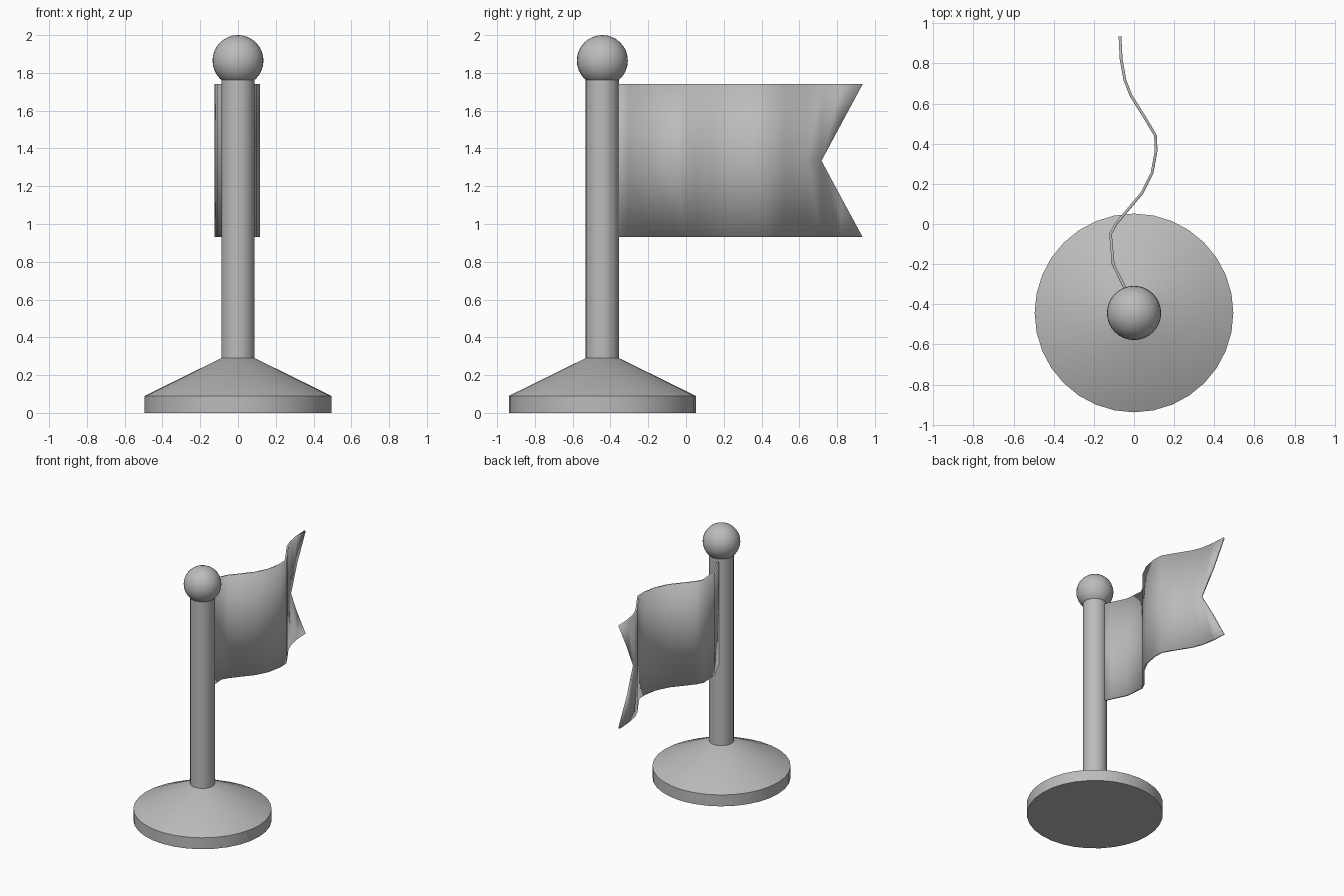
import bpy, bmesh, math
from mathutils import Vector

cube = bpy.data.objects.get("Cube")
if cube:
    bpy.data.objects.remove(cube, do_unlink=True)

POLE_Y = -0.443

grey = bpy.data.materials.new("plain grey")
grey.use_nodes = True
grey.diffuse_color = (0.5, 0.5, 0.5, 1)
grey.node_tree.nodes["Principled BSDF"].inputs["Base Color"].default_value = (0.5, 0.5, 0.5, 1)


def finish(name, bm, angle=35):
    bmesh.ops.recalc_face_normals(bm, faces=bm.faces)
    mesh = bpy.data.meshes.new(name)
    bm.to_mesh(mesh)
    bm.free()
    mesh.materials.append(grey)
    obj = bpy.data.objects.new(name, mesh)
    bpy.context.collection.objects.link(obj)
    bpy.ops.object.select_all(action="DESELECT")
    obj.select_set(True)
    bpy.context.view_layer.objects.active = obj
    bpy.ops.object.shade_smooth_by_angle(angle=math.radians(angle))
    return obj


def lathe(name, profile, sides=32):
    """Stack rings of (radius, height), capped at both ends."""
    bm = bmesh.new()
    rings = []
    for r, z in profile:
        angles = [math.tau * i / sides for i in range(sides)]
        rings.append([bm.verts.new((r * math.sin(a), POLE_Y + r * math.cos(a), z)) for a in angles])
    for low, high in zip(rings, rings[1:]):
        for i in range(sides):
            j = (i + 1) % sides
            bm.faces.new((low[i], low[j], high[j], high[i]))
    bm.faces.new(rings[0])
    bm.faces.new(rings[-1])
    return finish(name, bm)


# Weighted foot and pole
lathe("base", [(0.495, 0), (0.495, 0.09), (0.088, 0.29)])
lathe("pole", [(0.088, 0.29), (0.088, 1.80)])

# Ball on top
ball = bmesh.new()
bmesh.ops.create_uvsphere(ball, u_segments=32, v_segments=16, radius=0.135)
bmesh.ops.translate(ball, verts=ball.verts, vec=Vector((0, POLE_Y, 1.865)))
finish("finial_ball", ball)

# Waving flag: plan path (x, y), split into halves that part at the swallowtail
path = [(-0.01, -0.40), (-0.05, -0.31), (-0.104, -0.20), (-0.117, -0.05), (-0.09, 0.0),
        (-0.04, 0.06), (0.04, 0.155), (0.09, 0.255), (0.11, 0.365), (0.107, 0.44),
        (0.06, 0.52), (-0.015, 0.64), (-0.045, 0.715), (-0.064, 0.82), (-0.07, 0.935)]
NOTCH, END, MIDDLE, HALF = 0.715, 0.935, 1.335, 0.405
flag_bm = bmesh.new()
for side in (1, -1):
    columns = []
    for x, y in path:
        cut = max(0, (y - NOTCH) / (END - NOTCH))
        columns.append([flag_bm.verts.new((x, y, MIDDLE + side * HALF * t)) for t in (cut, 1)])
    for (a, b), (c, d) in zip(columns, columns[1:]):
        flag_bm.faces.new((a, c, d, b))
bmesh.ops.remove_doubles(flag_bm, verts=flag_bm.verts, dist=0.0005)
flag = finish("flag", flag_bm, 60)
cloth = flag.modifiers.new("cloth thickness", "SOLIDIFY")
cloth.thickness = 0.014
cloth.offset = 0
